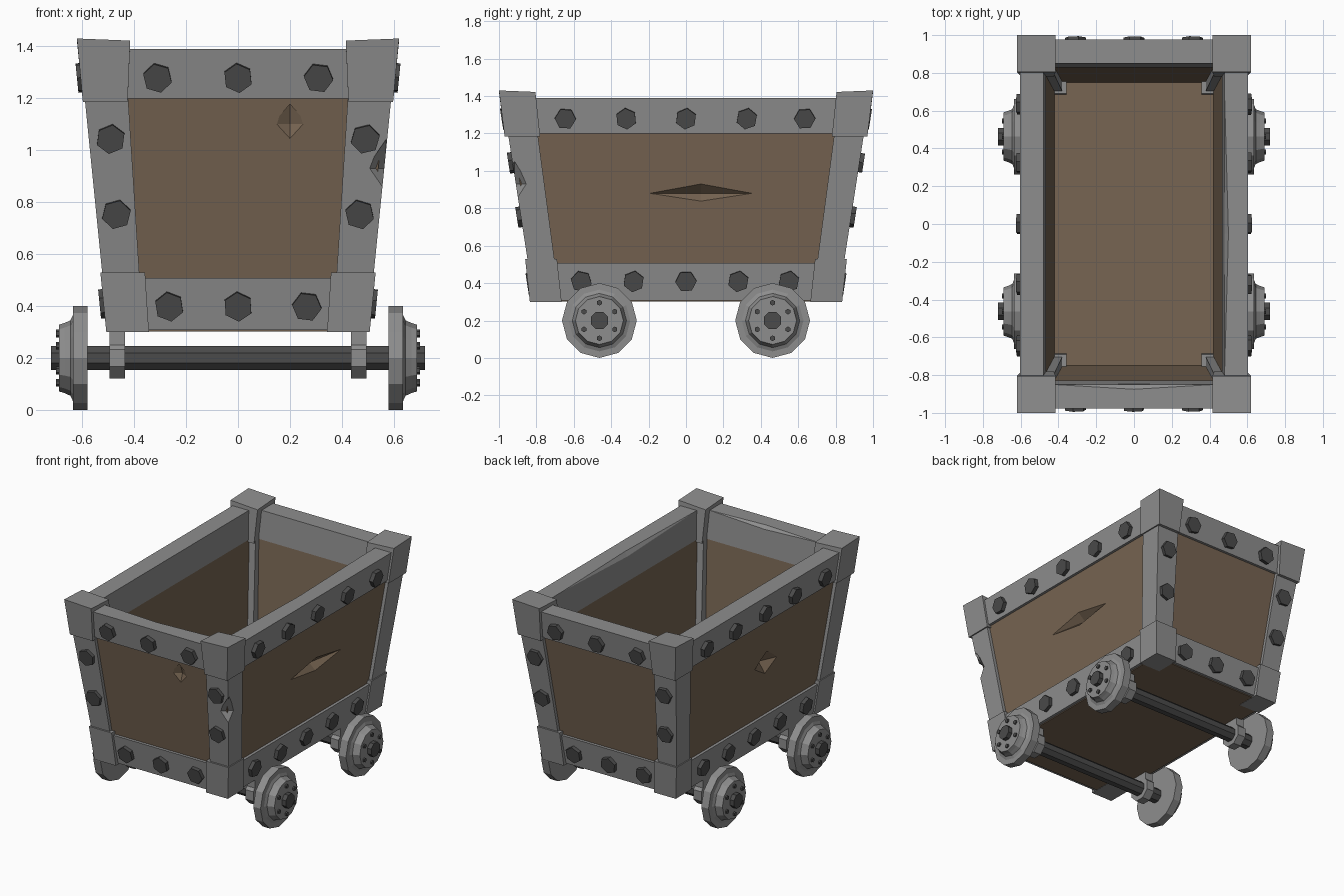
import bpy, bmesh, math, random
from mathutils import Vector, Matrix

if "Cube" in bpy.data.objects:
    bpy.data.objects.remove(bpy.data.objects["Cube"])

random.seed(4)


def material(name, rgb):
    m = bpy.data.materials.new(name)
    m.diffuse_color = (*rgb, 1)
    m.use_nodes = True
    m.node_tree.nodes["Principled BSDF"].inputs["Base Color"].default_value = m.diffuse_color
    return m


IRON = material("grey iron", (0.27, 0.27, 0.27))
DARK = material("dark iron", (0.07, 0.07, 0.07))
WOOD = material("brown wood", (0.185, 0.130, 0.085))


# Outer half width and half length of the tapered body at height z
def X(z): return 0.52 + 0.10 * (z - 0.53)
def Y(z): return 0.845 + 0.155 * (z - 0.53)


def finish(name, bm, mat):
    bmesh.ops.recalc_face_normals(bm, faces=bm.faces)
    me = bpy.data.meshes.new(name)
    bm.to_mesh(me)
    bm.free()
    me.materials.append(mat)
    ob = bpy.data.objects.new(name, me)
    bpy.context.collection.objects.link(ob)
    return ob


def loft(name, rings, mat):
    """Skin equal-sized rings of points and cap both ends."""
    bm = bmesh.new()
    vs = [[bm.verts.new(p) for p in r] for r in rings]
    n = len(vs[0])
    for a, b in zip(vs, vs[1:]):
        for i in range(n):
            j = (i + 1) % n
            bm.faces.new((a[i], a[j], b[j], b[i]))
    bm.faces.new(vs[0])
    bm.faces.new(vs[-1])
    return finish(name, bm, mat)


def rect(x0, x1, y0, y1, z, lift=0.0, sx=1, sy=1):
    """Rectangle ring; lift raises its outer (x1, y1) corner."""
    return [(sx * x0, sy * y0, z), (sx * x1, sy * y0, z + lift * 0.6),
            (sx * x1, sy * y1, z + lift), (sx * x0, sy * y1, z + lift * 0.6)]


def chip(ob, centre, size):
    """Cut a diamond-shaped dent out of a part."""
    bm = bmesh.new()
    for a in range(3):
        for s in (-1, 1):
            p = list(centre)
            p[a] += s * size[a]
            bm.verts.new(p)
    bmesh.ops.convex_hull(bm, input=bm.verts)
    cutter = finish("dent_cutter", bm, ob.data.materials[0])
    cutter.hide_render = True
    mod = ob.modifiers.new("dent", 'BOOLEAN')
    mod.operation, mod.solver, mod.object = 'DIFFERENCE', 'EXACT', cutter
    bpy.context.view_layer.objects.active = ob
    bpy.ops.object.modifier_apply(modifier=mod.name)
    bpy.data.objects.remove(cutter)


def cylinder(name, centre, normal, r, depth, n, mat, spin=0.0):
    bm = bmesh.new()
    rot = Vector(normal).to_track_quat('Z', 'Y').to_matrix().to_4x4()
    bmesh.ops.create_cone(bm, cap_ends=True, segments=n, radius1=r, radius2=r, depth=depth,
                          matrix=Matrix.Translation(centre) @ rot @ Matrix.Rotation(spin, 4, 'Z'))
    return finish(name, bm, mat)


# Wooden tub with a floor
def box_ring(x, y, z): return rect(-x, x, -y, y, z)


tub = loft("wooden_tub", [box_ring(X(.302) - .02, Y(.302) - .02, .302),
                          box_ring(X(1.3) - .02, Y(1.3) - .02, 1.3),
                          box_ring(.478, .842, 1.3), box_ring(.42, .75, .5)], WOOD)
chip(tub, (X(.88) - .015, .08, .88), (.055, .30, .05))
chip(tub, (-X(.88) + .015, -.1, .88), (.06, .13, .09))
chip(tub, (.2, -Y(1.1) + .015, 1.1), (.06, .03, .10))

# Rails around the rim and the base
for s in (-1, 1):
    side = loft("side_top_rail", [rect(.467, X(1.2) - .002, -.86, .86, 1.2, 0, s),
                                  rect(.48, X(1.39) - .003, -.86, .86, 1.39, 0, s)], IRON)
    end = loft("end_top_rail", [rect(-.5, .5, .829, Y(1.2) - .002, 1.2, 0, 1, s),
                                rect(-.5, .5, .85, Y(1.39) - .002, 1.39, 0, 1, s)], IRON)
    if s > 0:
        chip(side, (.48, -.05, 1.39), (.02, .72, .03))
    else:
        chip(end, (0, -.85, 1.39), (.42, .025, .02))
    loft("side_bottom_rail", [rect(.44, X(.308), -.74, .74, .308, 0, s),
                              rect(.44, X(.508), -.74, .74, .508, 0, s)], IRON)
    loft("end_bottom_rail", [rect(-.42, .42, .77, Y(.308), .308, 0, 1, s),
                             rect(-.42, .42, .77, Y(.508), .508, 0, 1, s)], IRON)

# Corner posts with a block at each end
for sx in (-1, 1):
    for sy in (-1, 1):
        post = loft("corner_post", [rect(.378, X(.5) + .003, .70, Y(.5) + .003, .5, 0, sx, sy),
                                    rect(.426, X(1.25) + .003, .80, Y(1.25) + .003, 1.25, 0, sx, sy)], IRON)
        if sx > 0 and sy < 0:
            chip(post, (X(.93) + .01, -Y(.93) - .01, .93), (.07, .07, .13))
        loft("lower_corner_block", [rect(.343, .507, .665, .835, .30, 0, sx, sy),
                                    rect(.358, .530, .690, .860, .53, 0, sx, sy)], IRON)
        loft("upper_corner_block", [rect(.425, .597, .780, .970, 1.185, 0, sx, sy),
                                    rect(.415, .620, .805, 1.00, 1.41, .02, sx, sy)], IRON)

# Hexagonal bolts: (position along the wall, height)
end_bolts = [(x, 1.28) for x in (-.31, 0, .31)] + [(x, .40) for x in (-.265, 0, .265)]
end_bolts += [(s * x, z) for s in (-1, 1) for x, z in ((.49, 1.045), (.468, .755))]
side_bolts = [(y, 1.28) for y in (-.645, -.32, 0, .325, .635)]
side_bolts += [(y, .41) for y in (-.56, -.28, 0, .28, .55)]
for s in (-1, 1):
    for x, z in end_bolts:
        cylinder("end_bolt", (x, s * Y(z), z), (0, s, -.155), .057, .05, 6, DARK, random.random())
    for y, z in side_bolts:
        cylinder("side_bolt", (s * X(z), y, z), (s, 0, -.10), .057, .05, 6, DARK, random.random())

# Axles, hangers and flanged wheels
WHEEL = [(.58, .20), (.635, .20), (.636, .165), (.645, .145), (.668, .135), (.69, .128)]
for y in (-.463, .463):
    cylinder("axle", (0, y, .2), (1, 0, 0), .05, 1.44, 8, DARK, math.pi / 8)
    for s in (-1, 1):
        cylinder("axle_ring", (s * .465, y, .2), (1, 0, 0), .085, .06, 8, IRON, math.pi / 8)
        loft("axle_hanger", [rect(s * .465 - .03, s * .465 + .03, y - .06, y + .06, z)
                             for z in (.25, .32)], IRON)
        loft("wheel", [[(s * x, y + r * math.sin(k * math.tau / 12), .2 + r * math.cos(k * math.tau / 12))
                        for k in range(12)] for x, r in WHEEL], IRON)
        for k in range(6):
            a = k * math.tau / 6
            cylinder("wheel_stud", (s * .69, y + .095 * math.sin(a), .2 + .095 * math.cos(a)),
                     (1, 0, 0), .015, .02, 6, DARK)
